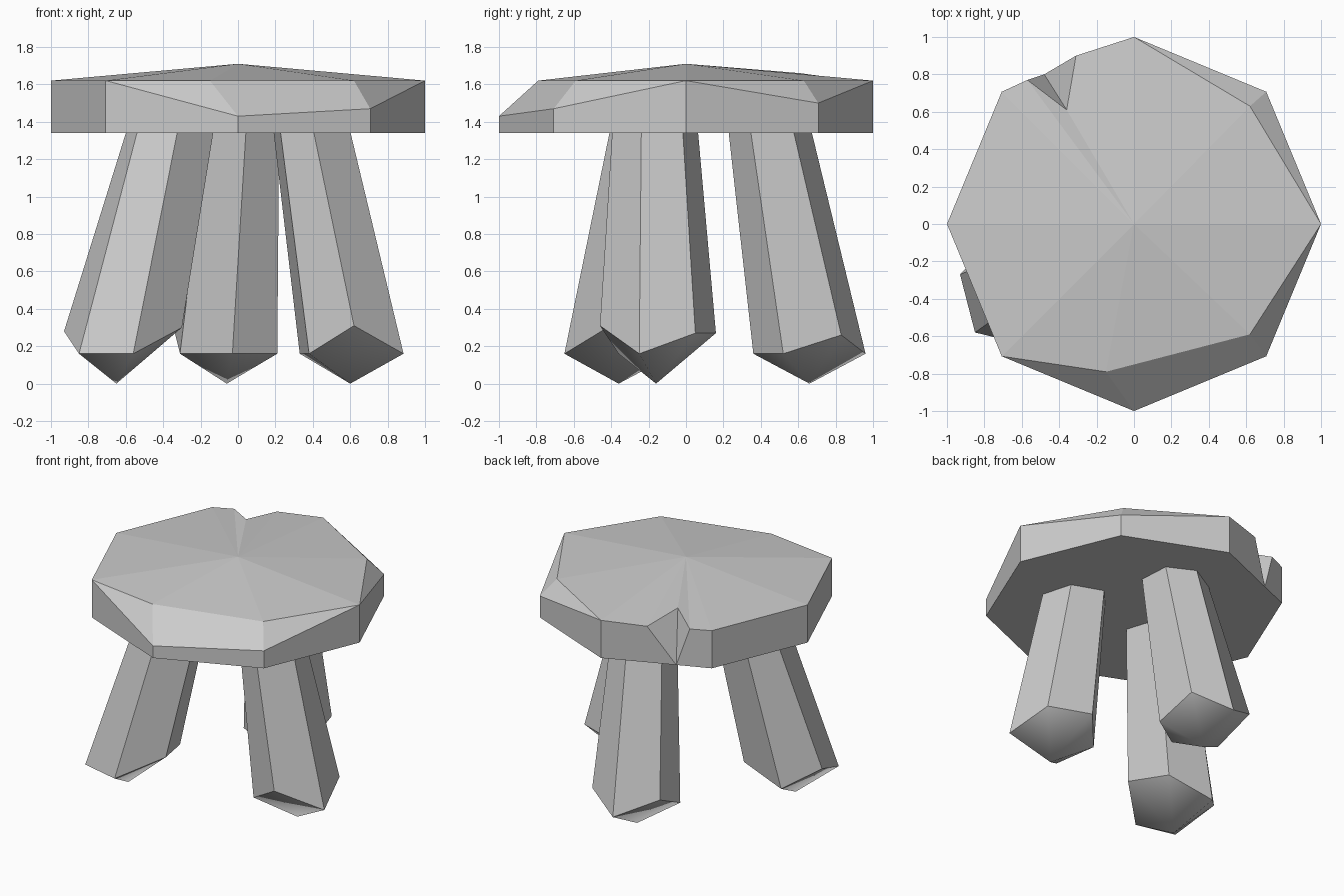
import bpy, bmesh, math
from mathutils import Vector

if "Cube" in bpy.data.objects:
    bpy.data.objects.remove(bpy.data.objects["Cube"])


def finish(bm, name):
    bmesh.ops.recalc_face_normals(bm, faces=bm.faces[:])
    me = bpy.data.meshes.new(name)
    bm.to_mesh(me)
    bm.free()
    ob = bpy.data.objects.new(name, me)
    bpy.context.collection.objects.link(ob)


def build_seat():
    bm = bmesh.new()
    # octagonal rim; lowered heights are the worn corners
    heights = [1.62, 1.50, 1.62, 1.62, 1.62, 1.62, 1.43, 1.47]
    low, rim = [], []
    for i, z in enumerate(heights):
        a = i * math.pi / 4
        low.append(bm.verts.new((math.cos(a), math.sin(a), 1.34)))
        rim.append(bm.verts.new((math.cos(a), math.sin(a), z)))
    for i in range(8):
        if i != 2:
            j = (i + 1) % 8
            bm.faces.new((low[i], low[j], rim[j], rim[i]))

    # notch in the back edge
    n_low = bm.verts.new((-.48, .80, 1.34))
    n_right = bm.verts.new((-.31, .90, 1.62))
    n_in = bm.verts.new((-.36, .61, 1.66))
    n_left = bm.verts.new((-.57, .77, 1.62))
    bm.faces.new((low[2], n_low, n_right, rim[2]))
    bm.faces.new((n_low, n_in, n_right))
    bm.faces.new((n_low, n_left, n_in))
    bm.faces.new((n_low, low[3], rim[3], n_left))

    # chipped bevels at the back right and the front
    back = bm.verts.new((.62, .63, 1.62))
    front_a = bm.verts.new((-.15, -.79, 1.62))
    front_b = bm.verts.new((.62, -.59, 1.62))
    for f in ((rim[0], rim[1], back), (rim[1], rim[2], back),
              (rim[5], rim[6], front_a), (rim[6], rim[7], front_b, front_a),
              (rim[7], rim[0], front_b)):
        bm.faces.new(f)

    # shallow peaked top and flat underside
    peak = bm.verts.new((0, 0, 1.71))
    loop = [rim[0], back, rim[2], n_right, n_in, n_left, rim[3], rim[4],
            rim[5], front_a, front_b]
    for a, b in zip(loop, loop[1:] + loop[:1]):
        bm.faces.new((a, b, peak))
    bm.faces.new(low[:3] + [n_low] + low[3:])
    finish(bm, "seat")


def build_leg(name, ring, mid, top_mid, tip):
    """Tapered six-sided leg from an uneven foot ring up to the seat."""
    bm = bmesh.new()
    foot = [bm.verts.new(p) for p in ring]
    top = [bm.verts.new((top_mid[0] + .74 * (x - mid[0]),
                         top_mid[1] + .74 * (y - mid[1]), 1.345))
           for x, y, z in ring]
    point = bm.verts.new((tip[0], tip[1], 0))
    for i in range(6):
        j = (i + 1) % 6
        bm.faces.new((foot[i], foot[j], top[j], top[i]))
        bm.faces.new((foot[j], foot[i], point)).smooth = True
    bm.faces.new(top)
    finish(bm, name)


build_seat()
build_leg("left_leg",
          [(-.93, -.27, .28), (-.85, -.58, .16), (-.56, -.65, .16),
           (-.30, -.42, .30), (-.40, -.11, .25), (-.74, -.06, .16)],
          (-.615, -.355), (-.365, -.19), (-.65, -.36))
build_leg("right_leg",
          [(.62, -.46, .31), (.885, -.25, .16), (.80, .05, .27),
           (.50, .16, .27), (.33, -.03, .16), (.38, -.36, .16)],
          (.60, -.15), (.39, -.165), (.60, -.16))
build_leg("back_leg",
          [(.19, .83, .26), (-.07, .96, .16), (-.345, .80, .30),
           (-.31, .51, .16), (-.03, .36, .16), (.21, .52, .16)],
          (-.06, .66), (.02, .45), (-.06, .66))
